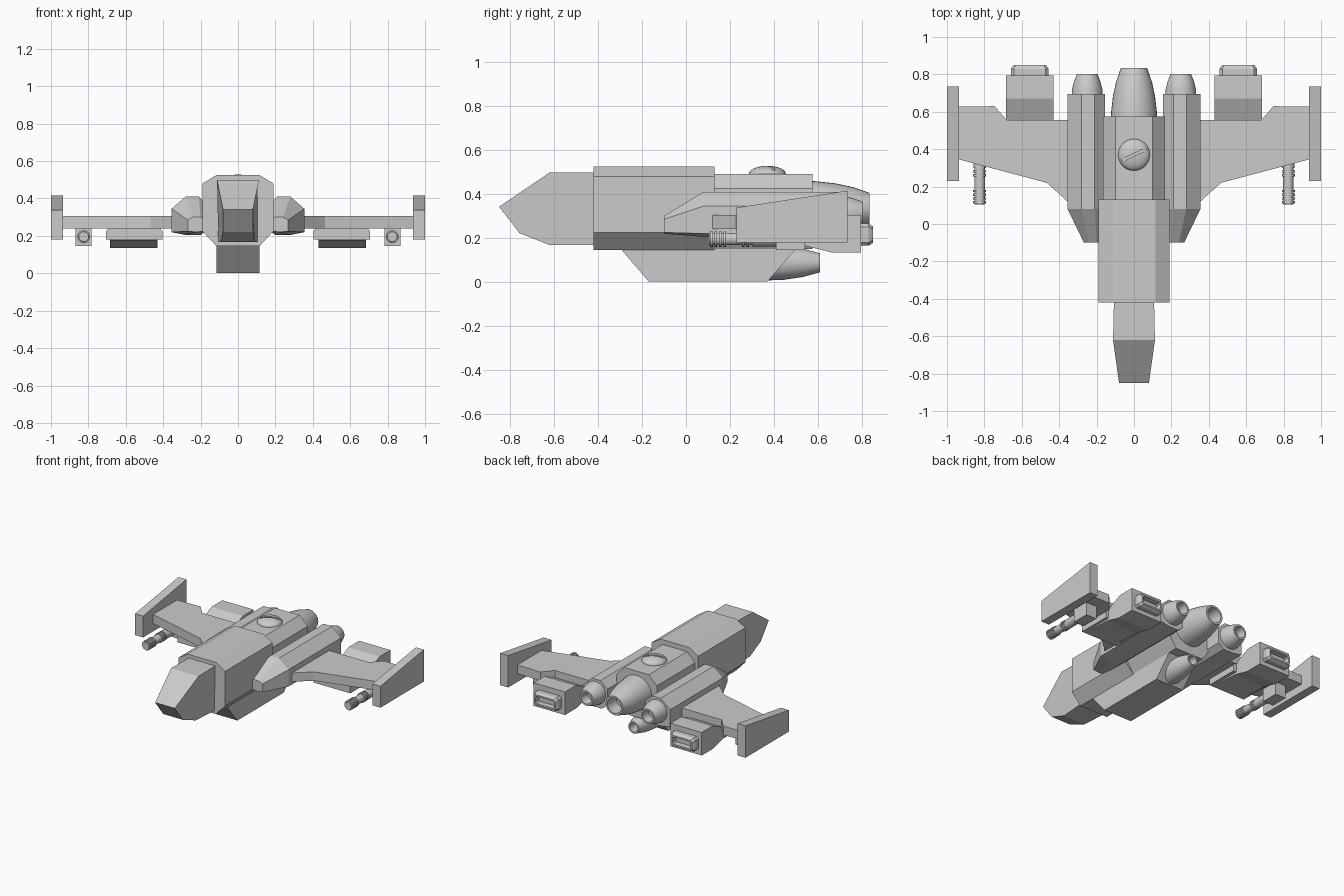
import bpy, bmesh, math
from mathutils import Matrix

if "Cube" in bpy.data.objects:
    bpy.data.objects.remove(bpy.data.objects["Cube"])


def finish(name, bm, mirror=False, smooth=False):
    bmesh.ops.recalc_face_normals(bm, faces=bm.faces)
    me = bpy.data.meshes.new(name)
    bm.to_mesh(me)
    bm.free()
    ob = bpy.data.objects.new(name, me)
    bpy.context.collection.objects.link(ob)
    if mirror:
        ob.modifiers.new("mirror", 'MIRROR').use_axis[0] = True
    if smooth:
        bpy.ops.object.select_all(action='DESELECT')
        ob.select_set(True)
        bpy.context.view_layer.objects.active = ob
        bpy.ops.object.shade_smooth_by_angle(angle=math.radians(35))
    return ob


def loft(name, sections, mirror=False):
    """Skin rings of 3D points and cap both ends."""
    bm = bmesh.new()
    rings = [[bm.verts.new(p) for p in s] for s in sections]
    n = len(rings[0])
    for a, b in zip(rings, rings[1:]):
        for i in range(n):
            j = (i + 1) % n
            bm.faces.new((a[i], a[j], b[j], b[i]))
    bm.faces.new(rings[0])
    bm.faces.new(rings[-1][::-1])
    return finish(name, bm, mirror)


def at_y(y, pts):
    return [(x, y, z) for x, z in pts]


def side_prism(name, x0, x1, yz, mirror=False):
    return loft(name, [[(x, y, z) for y, z in yz] for x in (x0, x1)], mirror)


def box(name, x, y, z, mirror=False):
    return side_prism(name, x[0], x[1],
                      [(y[0], z[0]), (y[1], z[0]), (y[1], z[1]), (y[0], z[1])], mirror)


def lathe_y(name, x, z, prof, mirror=False, n=32):
    """Turn (y, radius) points about an axis along y."""
    bm = bmesh.new()
    rings = [[bm.verts.new((x + r * math.cos(2 * math.pi * i / n), y,
                            z + r * math.sin(2 * math.pi * i / n))) for i in range(n)]
             for y, r in prof]
    for a, b in zip(rings, rings[1:]):
        for i in range(n):
            j = (i + 1) % n
            bm.faces.new((a[i], a[j], b[j], b[i]))
    bm.faces.new(rings[0])
    bm.faces.new(rings[-1])
    return finish(name, bm, mirror, True)


def octagon(top_x, side_x, bot_x, z):
    half = [(bot_x, z[0]), (side_x, z[1]), (side_x, z[2]), (top_x, z[3])]
    return half + [(-x, h) for x, h in reversed(half)]


# Fuselage
mid = octagon(.115, .19, .115, (.145, .225, .48, .525))
loft("fuselage_middle", [at_y(-.42, mid), at_y(.13, mid)])
rear = octagon(.1, .165, .115, (.15, .225, .425, .49))
loft("fuselage_rear", [at_y(.12, rear), at_y(.575, rear)])

# Nose: side profile with a half width at each point
nose = [(-.4, .498, .107), (-.62, .498, .112), (-.85, .342, .08), (-.757, .222, .08),
        (-.62, .168, .09), (-.4, .168, .105)]
loft("nose", [[(s * w, y, z) for y, z, w in nose] for s in (-1, 1)])

# Belly keel
side_prism("belly_keel", -.115, .115, [(-.305, .16), (-.17, .002), (.37, .002), (.51, .16)])

# Side engine housings
eng = [(.155, .24), (.2, .205), (.28, .205), (.355, .22), (.355, .345), (.28, .41), (.21, .41), (.155, .36)]
tip = [(.17, .235), (.19, .225), (.22, .22), (.268, .225), (.268, .285), (.24, .3), (.2, .3), (.17, .29)]
loft("side_engine", [at_y(-.1, tip), at_y(.08, eng), at_y(.695, eng)], True)

# Nozzles, each with a hollow end
lathe_y("main_nozzle", 0, .335, [(.56, .125), (.6, .122), (.68, .113), (.76, .096), (.835, .07),
                                 (.835, .056), (.74, .05)])
lathe_y("side_nozzle", .25, .31, [(.68, .083), (.72, .081), (.76, .071), (.803, .055),
                                  (.803, .042), (.74, .036)], True)
lathe_y("belly_nozzle", 0, .087, [(.36, .08), (.44, .078), (.53, .065), (.61, .043),
                                  (.61, .032), (.54, .028)])

# Wings
plan = [(.15, .08), (.355, .12), (.465, .22), (.935, .345), (.935, .627), (.745, .63),
        (.68, .555), (.15, .555)]
loft("wing", [[(x, y, z) for x, y in plan] for z in (.24, .305)], True)
side_prism("winglet", .935, 1.0, [(.23, .18), (.735, .18), (.735, .415), (.23, .338)], True)

# Under-wing pods with saddle mounts
side_prism("wing_pod", .43, .685, [(.36, .175), (.54, .165), (.66, .135), (.795, .135),
                                   (.795, .305), (.67, .305), (.55, .25), (.36, .245)], True)
saddle = [(.405, .18), (.705, .18), (.705, .225), (.69, .245), (.42, .245), (.405, .225)]
loft("pod_saddle", [at_y(.3, saddle), at_y(.55, saddle)], True)


# Rectangular pod exhausts, chamfered and hollow
def slot(w, h, c):
    pts = [(w - c, -h), (w, -h + c), (w, h - c), (w - c, h)]
    pts += [(-x, z) for x, z in reversed(pts)]
    return [(x + .5575, z + .215) for x, z in pts]


loft("pod_exhaust", [at_y(.78, slot(.1, .05, .015)), at_y(.83, slot(.1, .05, .015)),
                     at_y(.85, slot(.087, .038, .012)), at_y(.85, slot(.075, .027, .008)),
                     at_y(.81, slot(.073, .025, .008))], True)

# Wing guns with ribbed barrels
box("gun_mount", (.782, .868), (.41, .54), (.145, .245), True)
barrel = [(.105, .026)]
for y in (.11, .13, .15, .17, .255, .275):
    barrel += [(y, .028), (y, .035), (y + .012, .035), (y + .012, .028)]
barrel += [(.3, .028), (.3, .033), (.43, .033)]
lathe_y("gun_barrel", .825, .195, barrel, True, 20)

# Dorsal dome with a diagonal groove
bm = bmesh.new()
bmesh.ops.create_uvsphere(bm, u_segments=32, v_segments=16, radius=1,
                          matrix=Matrix.Translation((0, .37, .49)) @ Matrix.Diagonal((.085, .085, .038, 1)))
dome = finish("dorsal_dome", bm, smooth=True)
bm = bmesh.new()
bmesh.ops.create_cube(bm, size=1, matrix=Matrix.Translation((0, .37, .54)) @
                      Matrix.Rotation(math.radians(25), 4, 'Z') @ Matrix.Diagonal((.3, .014, .06, 1)))
cutter = finish("groove_cutter", bm)
cutter.hide_render = True
cutter.display_type = 'WIRE'
cut = dome.modifiers.new("groove", 'BOOLEAN')
cut.operation = 'DIFFERENCE'
cut.object = cutter
